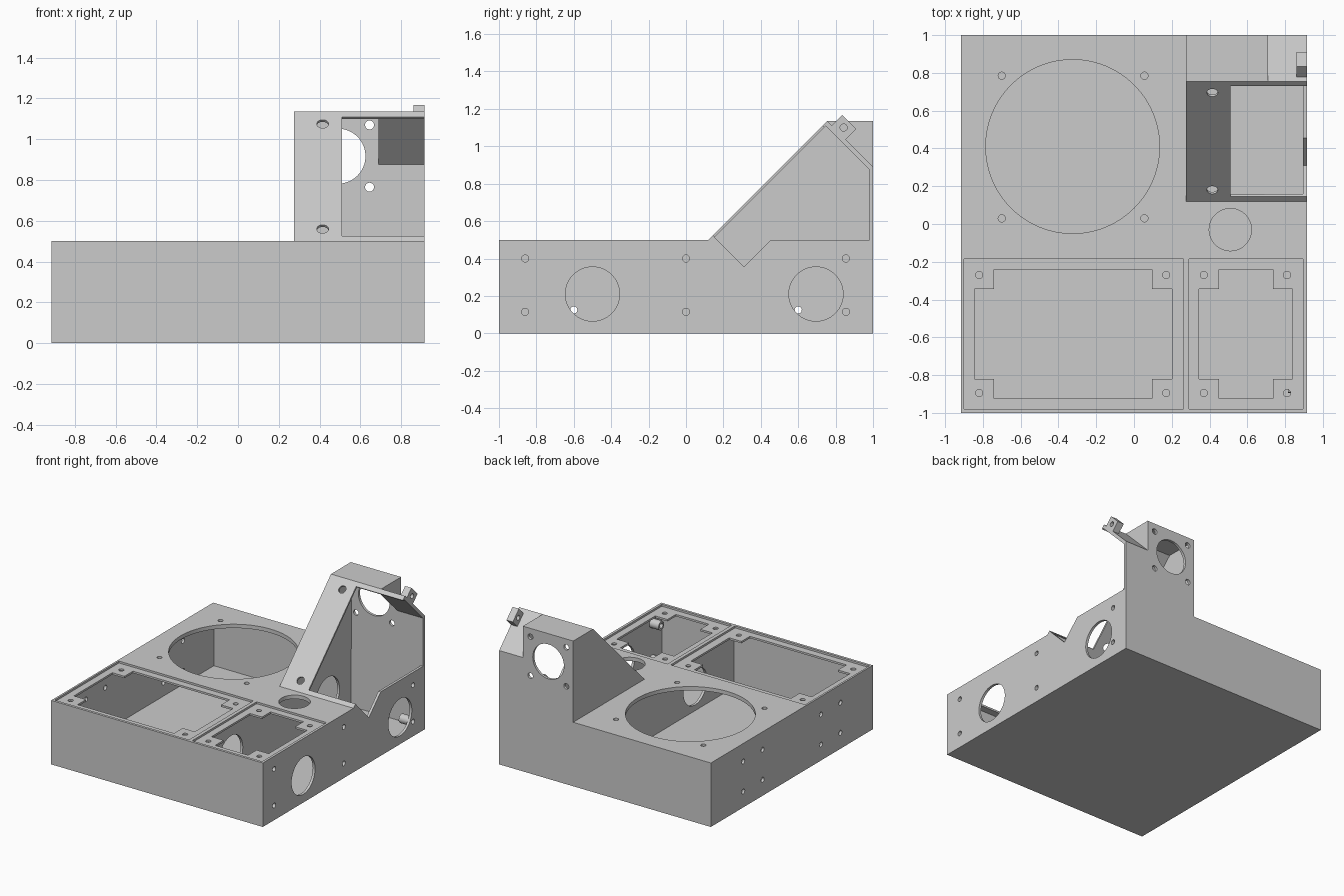
import bpy, bmesh, math
from mathutils import Matrix, Vector

cube = bpy.data.objects.get("Cube")
if cube:
    bpy.data.objects.remove(cube, do_unlink=True)

grey = bpy.data.materials.new("plain grey")
grey.use_nodes = True
grey.diffuse_color = (0.6, 0.6, 0.6, 1)
grey.node_tree.nodes["Principled BSDF"].inputs["Base Color"].default_value = (0.6, 0.6, 0.6, 1)


def finish(name, bm):
    bm.normal_update()
    bmesh.ops.recalc_face_normals(bm, faces=bm.faces)
    mesh = bpy.data.meshes.new(name)
    bm.to_mesh(mesh)
    bm.free()
    mesh.materials.append(grey)
    ob = bpy.data.objects.new(name, mesh)
    bpy.context.collection.objects.link(ob)
    return ob


def prism(name, x0, x1, outline):
    """Solid with a counter-clockwise (y, z) outline from x0 to x1."""
    bm = bmesh.new()
    near = [bm.verts.new((x0, y, z)) for y, z in outline]
    far = [bm.verts.new((x1, y, z)) for y, z in outline]
    bm.faces.new(near[::-1])
    bm.faces.new(far)
    for i in range(len(outline)):
        bm.faces.new((near[i - 1], near[i], far[i], far[i - 1]))
    return finish(name, bm)


def box(name, x0, x1, y0, y1, z0, z1):
    return prism(name, x0, x1, [(y0, z0), (y1, z0), (y1, z1), (y0, z1)])


def rods(name, centres, axis, radius, length, sides=24):
    """Equal separate cylinders along one axis, in one mesh."""
    bm = bmesh.new()
    turn = Vector((0, 0, 1)).rotation_difference(Vector(axis)).to_matrix().to_4x4()
    for c in centres:
        bmesh.ops.create_cone(bm, cap_ends=True, segments=sides, radius1=radius,
                              radius2=radius, depth=length,
                              matrix=Matrix.Translation(c) @ turn)
    return finish(name, bm)


def combine(target, tool, operation="DIFFERENCE"):
    mod = target.modifiers.new("shape", "BOOLEAN")
    mod.operation, mod.solver, mod.object = operation, "EXACT", tool
    bpy.context.view_layer.objects.active = target
    bpy.ops.object.modifier_apply(modifier=mod.name)
    bpy.data.objects.remove(tool, do_unlink=True)


W = 0.915
X, Y, Z = (1, 0, 0), (0, 1, 0), (0, 0, 1)

# Case with the sloped tower, whose rear right corner is chamfered
case = box("case", -W, W, -1, 1, 0, 0.5)
tower = prism("tower", 0.275, W, [(0.07, 0.45), (1, 0.45), (1, 1.135), (0.755, 1.135)])
combine(tower, prism("cutter", 0.71, 1, [(0.745, 1.145), (1.1, 0.79), (1.1, 1.145)]))
combine(case, tower, "UNION")

# Two chambers separated by a dividing wall
combine(case, box("cutter", -0.895, 0.27, -0.98, 0.98, 0.02, 0.47))
combine(case, box("cutter", 0.29, 0.895, -0.98, 0.98, 0.02, 0.47))

# Tower hollow, open side with its notch, and the sloped window
combine(case, prism("cutter", 0.295, 0.69, [(0.09, 0.45), (0.98, 0.45), (0.98, 1.11), (0.75, 1.11)]))
combine(case, box("cutter", 0.6, 0.895, 0.15, 0.98, 0.4, 0.505))
combine(case, prism("cutter", 0.6, 1, [(0.1525, 0.5125), (0.31, 0.355), (0.455, 0.5), (0.98, 0.5),
                                       (0.98, 0.875), (0.7475, 1.1075)]))
combine(case, prism("cutter", 0.51, 1, [(0.095, 0.575), (0.165, 0.505), (0.75, 1.09), (0.68, 1.16)]))

# Recessed trays with cross-shaped openings that leave corner tabs
for x0, x1, a, b in ((-0.9, 0.262, -0.845, 0.2), (0.29, 0.895, 0.345, 0.84)):
    combine(case, box("cutter", x0, x1, -0.98, -0.185, 0.485, 0.6))
    combine(case, box("cutter", a, b, -0.82, -0.345, 0.4, 0.6))
    combine(case, box("cutter", a + 0.105, b - 0.105, -0.925, -0.24, 0.4, 0.6))

# Tubular bosses inside the right wall
side_holes = [(y, z) for y in (-0.86, 0, 0.855) for z in (0.115, 0.4)]
combine(case, rods("boss", [(0.86, y, z) for y, z in side_holes], X, 0.035, 0.09), "UNION")
combine(case, rods("cutter", [(0.88, y, z) for y, z in side_holes], X, 0.019, 0.2))

# Round openings: top, cable, sides through the divider, and tower back
combine(case, rods("cutter", [(-0.325, 0.41, 0.5)], Z, 0.46, 0.2, 96))
combine(case, rods("cutter", [(0.51, -0.03, 0.5)], Z, 0.112, 0.2, 48))
combine(case, rods("cutter", [(0.6, -0.5, 0.21), (0.6, 0.695, 0.21)], X, 0.145, 0.8, 64))
combine(case, rods("cutter", [(0.49, 1, 0.917)], Y, 0.135, 0.2, 64))

# Screw holes
top = [(x, y, 0.5) for x in (-0.7, 0.055) for y in (0.03, 0.785)]
top += [(x, y, 0.5) for x in (-0.82, 0.17, 0.37, 0.81) for y in (-0.895, -0.27)]
combine(case, rods("cutter", top, Z, 0.019, 0.16))
left = [(-W, y, z) for y in (-0.6, -0.36, 0.36, 0.6) for z in (0.125, 0.36)]
combine(case, rods("cutter", left, X, 0.019, 0.2))
back = [(x, 1, z) for x in (0.335, 0.645) for z in (0.765, 1.07)]
combine(case, rods("cutter", back, Y, 0.022, 0.2))
combine(case, rods("cutter", [(0.415, 0.18, 0.56), (0.415, 0.695, 1.075)], (0, -1, 1), 0.029, 0.12))

# Small drilled lug on the chamfer
lug = prism("lug", 0.86, W, [(0.775, 1.108), (0.853, 1.035), (0.91, 1.093), (0.835, 1.168)])
combine(lug, rods("cutter", [(0.89, 0.843, 1.1)], X, 0.019, 0.2))

for ob in (case, lug):
    bpy.ops.object.select_all(action="DESELECT")
    ob.select_set(True)
    bpy.context.view_layer.objects.active = ob
    bpy.ops.object.shade_smooth_by_angle(angle=math.radians(30))
